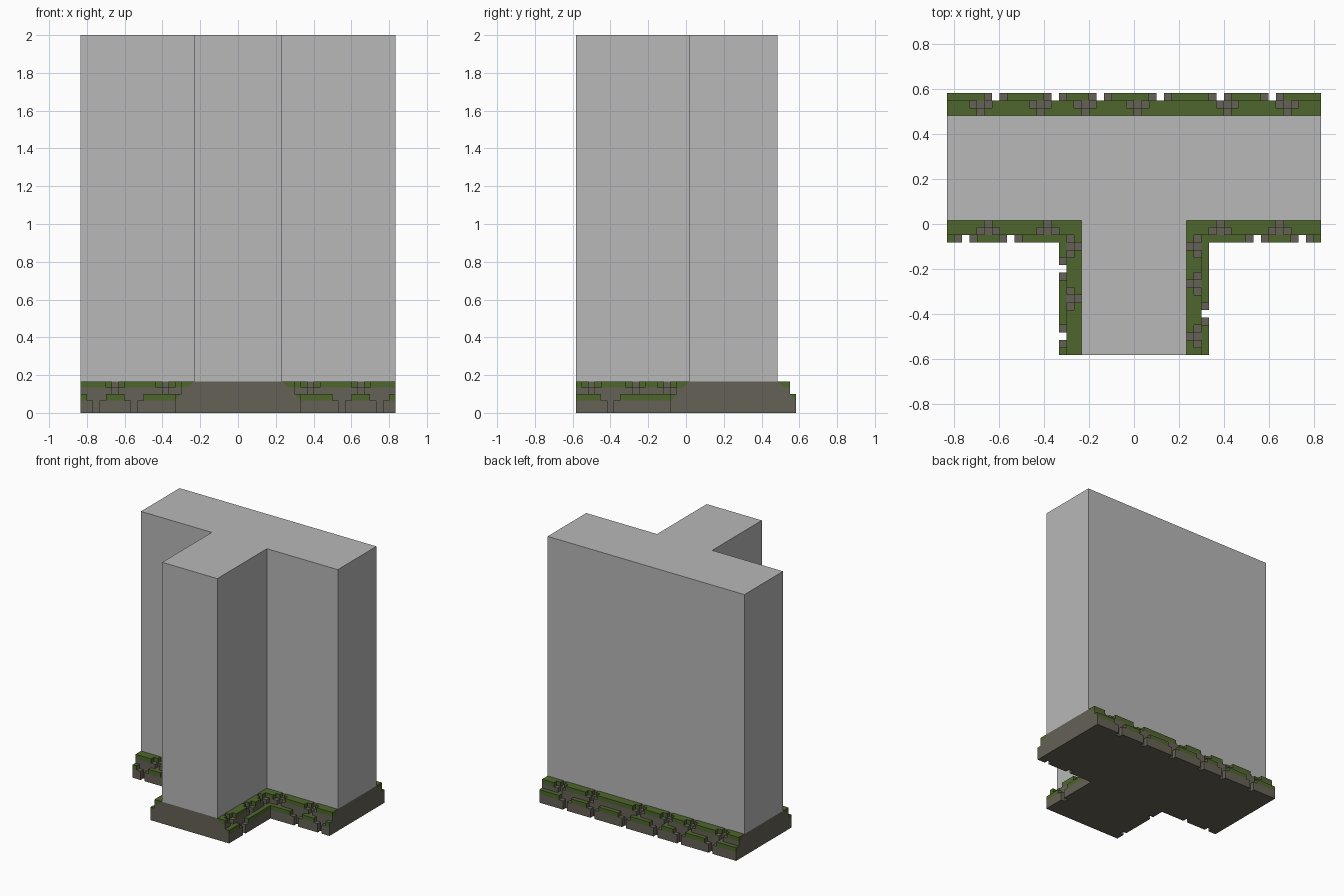
import bpy
import bmesh

if "Cube" in bpy.data.objects:
    bpy.data.objects.remove(bpy.data.objects["Cube"], do_unlink=True)

U = 1 / 30  # grid cell; all sizes below are counted in cells


def material(name, rgb):
    m = bpy.data.materials.new(name)
    m.use_nodes = True
    m.diffuse_color = (*rgb, 1)
    bsdf = m.node_tree.nodes["Principled BSDF"]
    bsdf.inputs["Base Color"].default_value = (*rgb, 1)
    bsdf.inputs["Roughness"].default_value = 0.9
    return m


GREY = material("wall_grey", (0.48, 0.48, 0.48))
STONE = material("stone", (0.13, 0.122, 0.092))
MOSS = material("moss_green", (0.078, 0.133, 0.026))


def prism(bm, loop_a, loop_b):
    """Solid between two matching polygons."""
    a = [bm.verts.new([c * U for c in p]) for p in loop_a]
    b = [bm.verts.new([c * U for c in p]) for p in loop_b]
    bm.faces.new(a)
    bm.faces.new(b[::-1])
    for i in range(len(a)):
        j = (i + 1) % len(a)
        bm.faces.new((a[j], a[i], b[i], b[j]))


def finish(bm, name, mat):
    bmesh.ops.recalc_face_normals(bm, faces=bm.faces)
    mesh = bpy.data.meshes.new(name)
    bm.to_mesh(mesh)
    bm.free()
    mesh.materials.append(mat)
    bpy.context.collection.objects.link(bpy.data.objects.new(name, mesh))


# T-shaped wall and its stone footing
T_PLAN = [(-25, 14.5), (-25, 0.5), (-7, 0.5), (-7, -17.5),
          (7, -17.5), (7, 0.5), (25, 0.5), (25, 14.5)]
for name, z0, z1, mat in (("wall", 5, 60, GREY), ("footing", 0, 5, STONE)):
    bm = bmesh.new()
    prism(bm, [(x, y, z0) for x, y in T_PLAN], [(x, y, z1) for x, y in T_PLAN])
    finish(bm, name, mat)


def box(o0, o1, z0, z1):
    return [(o0, z0), (o1, z0), (o1, z1), (o0, z1)]


# Ledge cross-section strips: (is moss, band start, joint row, joint half width,
# profile as distance from the wall and height)
STRIPS = [
    (False, 0, "upper", 0, box(0, 1, 0, 4)),
    (False, 0, "upper", 0.5, [(0, 4), (1, 4), (0, 5)]),
    (True, 0, "upper", 0.5, [(0, 5), (1, 4), (1, 5)]),
    (False, 1, "upper", 0, box(1, 2, 0, 3)),
    (False, 1, "upper", 0.5, box(1, 2, 3, 4)),
    (True, 1, "upper", 1.5, box(1, 2, 4, 5)),
    (False, 2, "lower", 0.5, box(2, 3, 0, 2)),
    (False, 2, "lower", 1.5, [(2, 2), (3, 2), (2, 3)]),
    (True, 2, "lower", 1.5, [(2, 3), (3, 2), (3, 3)]),
]


def spans(start, end, joints, half):
    """Pieces of start..end left after cutting the joints out."""
    out = []
    if half:
        for j in sorted(joints):
            out.append((start, j - half))
            start = j + half
    return out + [(start, end)]


def ledge(name, place, limits, upper, lower):
    """Two-step ledge; place(s, o, z) maps run, distance and height to space."""
    stone, moss = bmesh.new(), bmesh.new()
    rows = {"upper": upper, "lower": lower}
    for is_moss, band, row, half, profile in STRIPS:
        for s0, s1 in spans(*limits(band), rows[row], half):
            if s1 - s0 > 0.01:
                prism(moss if is_moss else stone,
                      [place(s0, o, z) for o, z in profile],
                      [place(s1, o, z) for o, z in profile])
    finish(stone, name + "_stone", STONE)
    finish(moss, name + "_moss", MOSS)


# Back ledge
ledge("back_ledge", lambda s, o, z: (s, 14.5 + o, z), lambda b: (-25, 25),
      [-20.5, -12.5, -6.5, 0.5, 12.5, 20.5],
      [-18.5, -10.5, -4.5, 3.5, 11.5, 18.5])

# Front ledges and stem ledges, meeting in the inner corners
STEM_JOINTS = {"left": ([-15, -8, -3], [-12]), "right": ([-10, -3], [-15, -6])}
for side, sx in (("left", 1), ("right", -1)):
    ledge(side + "_front_ledge", lambda s, o, z: (sx * s, 0.5 - o, z),
          lambda b: (7 + b, 25), [11.5, 19.5], [16.5, 22.5])
    ledge(side + "_stem_ledge", lambda s, o, z: (sx * (7 + o), s, z),
          lambda b: (-17.5, -0.5 - b), *STEM_JOINTS[side])
